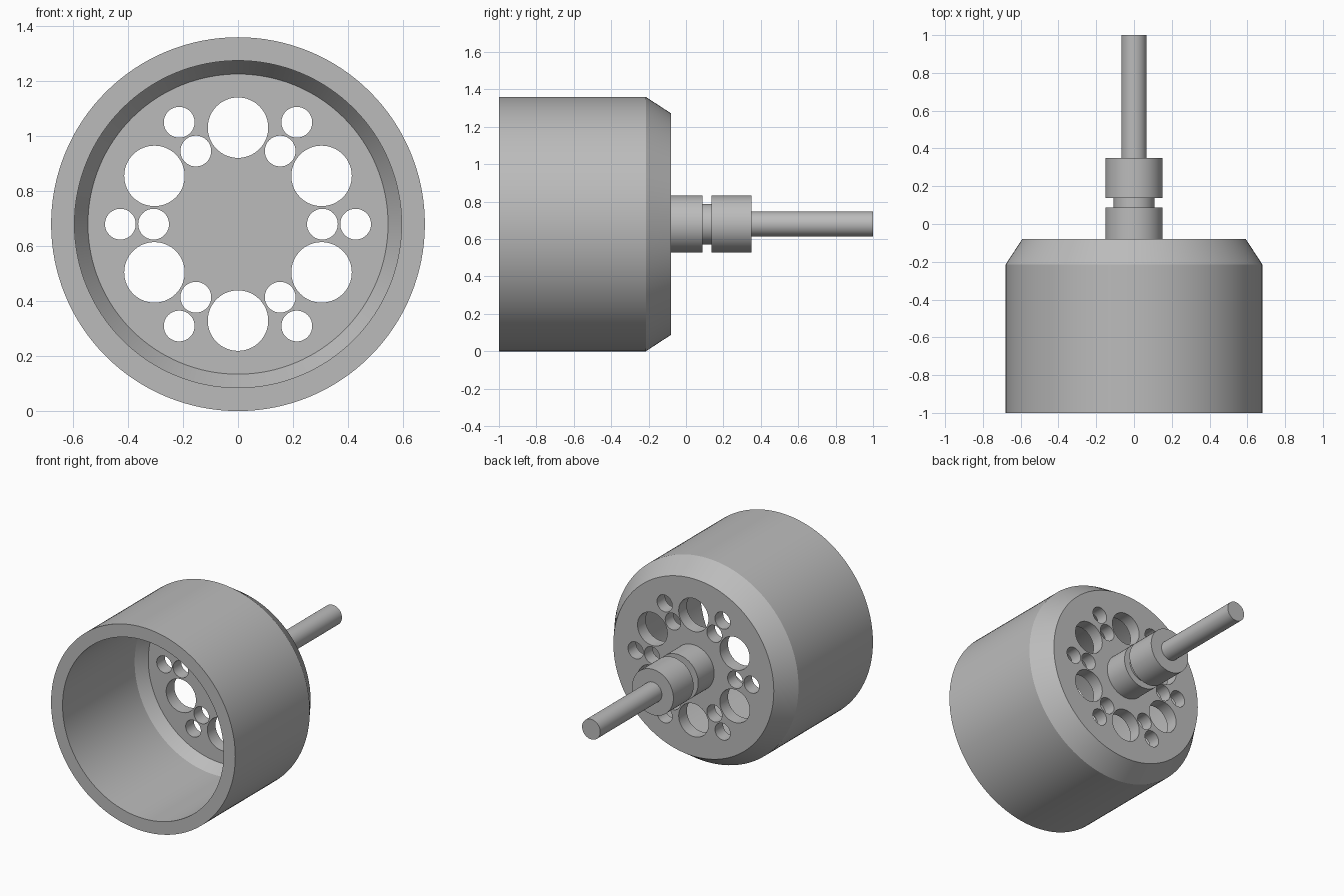
import bpy, bmesh
from math import sin, cos, pi, radians

AXIS_Z = 0.68      # height of the turning axis
PLATE_BACK = -0.08

cube = bpy.data.objects.get("Cube")
if cube:
    bpy.data.objects.remove(cube, do_unlink=True)

grey = bpy.data.materials.new("plain grey")
grey.use_nodes = True
colour = (0.5, 0.5, 0.5, 1)
grey.diffuse_color = colour
grey.node_tree.nodes["Principled BSDF"].inputs["Base Color"].default_value = colour


def add_turned(bm, profile, x=0, z=AXIS_Z, sides=96):
    """Turn (radius, y) points around a y-parallel axis and cap both ends."""
    rings = []
    for r, y in profile:
        angles = [2 * pi * i / sides for i in range(sides)]
        rings.append([bm.verts.new((x + r * cos(a), y, z + r * sin(a))) for a in angles])
    for a, b in zip(rings, rings[1:]):
        for i in range(sides):
            j = (i + 1) % sides
            bm.faces.new((a[i], a[j], b[j], b[i]))
    bm.faces.new(rings[0])
    bm.faces.new(rings[-1])


def make_object(name, bm):
    bmesh.ops.recalc_face_normals(bm, faces=bm.faces)
    mesh = bpy.data.meshes.new(name)
    bm.to_mesh(mesh)
    bm.free()
    mesh.materials.append(grey)
    obj = bpy.data.objects.new(name, mesh)
    bpy.context.collection.objects.link(obj)
    return obj


def activate(obj):
    bpy.ops.object.select_all(action='DESELECT')
    obj.select_set(True)
    bpy.context.view_layer.objects.active = obj


# Hollow cup with a bevelled closed back
bm = bmesh.new()
add_turned(bm, [(0.592, PLATE_BACK), (0.68, -0.215), (0.68, -1),
                (0.595, -1), (0.595, -0.24), (0.546, -0.166)], sides=128)
cup = make_object("cup", bm)

# Hole pattern: six large holes, with pairs of small ones between them
bm = bmesh.new()
for k in range(6):
    for turn, distance, radius in ((30, 0.351, 0.11), (0, 0.428, 0.056), (0, 0.307, 0.056)):
        a = radians(60 * k + turn)
        add_turned(bm, [(radius, -0.3), (radius, 0.05)],
                   distance * cos(a), AXIS_Z + distance * sin(a), 64)
cutter = make_object("hole_cutter", bm)
cutter.hide_render = True

cut = cup.modifiers.new("holes", 'BOOLEAN')
cut.operation = 'DIFFERENCE'
cut.solver = 'EXACT'
cut.object = cutter
activate(cup)
bpy.ops.object.modifier_apply(modifier=cut.name)
bpy.data.objects.remove(cutter, do_unlink=True)

# Grooved hub with a thin shaft
bm = bmesh.new()
add_turned(bm, [(0.152, PLATE_BACK), (0.152, 0.088), (0.108, 0.088), (0.108, 0.137),
                (0.152, 0.137), (0.152, 0.35), (0.067, 0.35), (0.067, 1)])
spindle = make_object("hub_and_shaft", bm)

for obj in (cup, spindle):
    activate(obj)
    bpy.ops.object.shade_smooth_by_angle(angle=radians(25))
